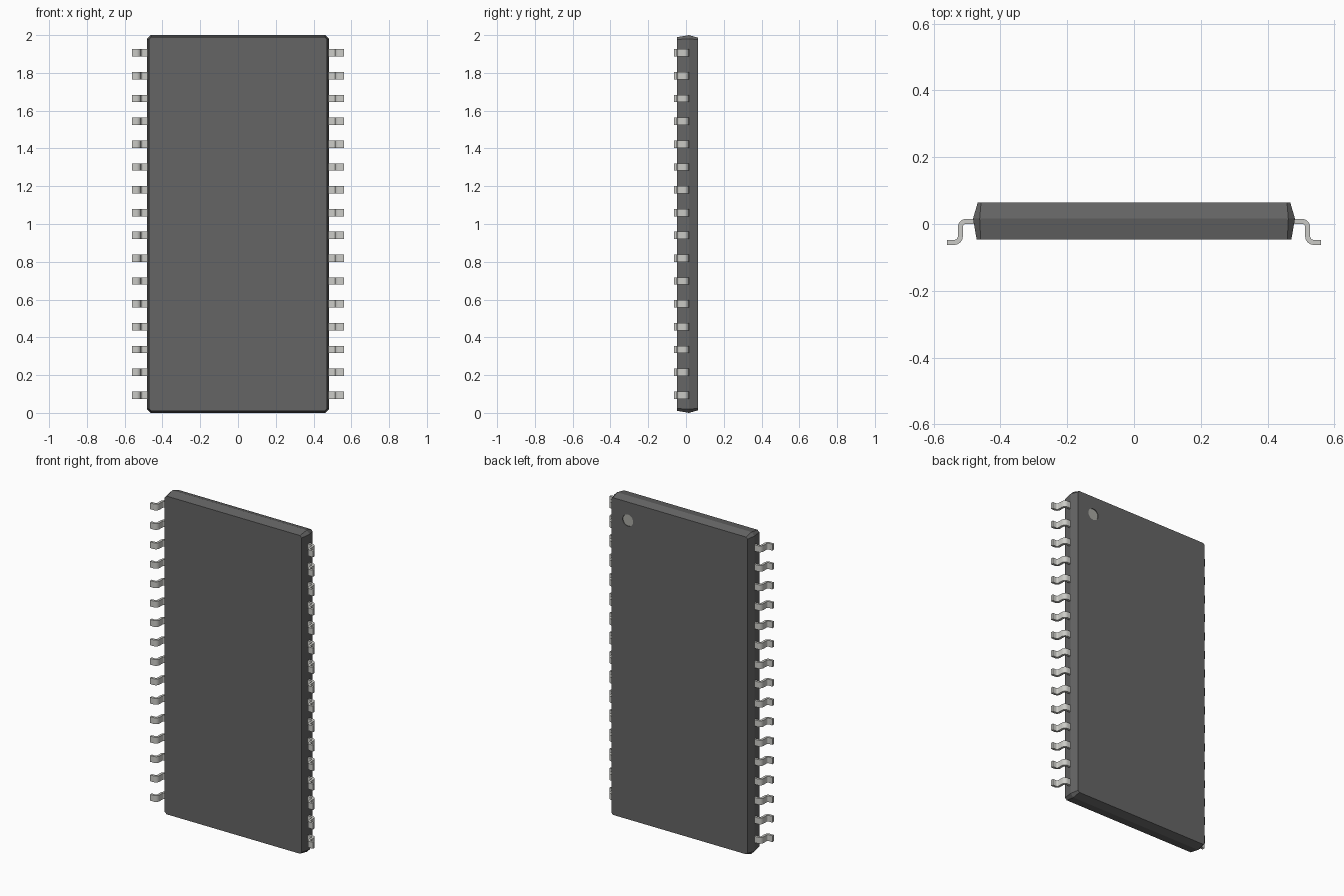
import bpy, bmesh
from math import sin, cos, pi
from mathutils import Vector

if "Cube" in bpy.data.objects:
    bpy.data.objects.remove(bpy.data.objects["Cube"])


def material(name, rgb):
    m = bpy.data.materials.new(name)
    m.diffuse_color = (*rgb, 1)
    m.use_nodes = True
    m.node_tree.nodes["Principled BSDF"].inputs["Base Color"].default_value = m.diffuse_color
    return m


def mesh_object(name, bm, mat):
    bmesh.ops.recalc_face_normals(bm, faces=bm.faces)
    me = bpy.data.meshes.new(name)
    bm.to_mesh(me)
    bm.free()
    ob = bpy.data.objects.new(name, me)
    bpy.context.collection.objects.link(ob)
    me.materials.append(mat)
    return ob


def loft(bm, rings):
    """Skin closed rings of points and cap both ends."""
    vs = [[bm.verts.new(p) for p in r] for r in rings]
    n = len(vs[0])
    for a, b in zip(vs, vs[1:]):
        for i in range(n):
            j = (i + 1) % n
            bm.faces.new((a[i], a[j], b[j], b[i]))
    bm.faces.new(vs[0])
    bm.faces.new(vs[-1])


plastic = material("dark_plastic", (0.13, 0.13, 0.13))
metal = material("lead_metal", (0.6, 0.6, 0.57))
marker = material("marker_grey", (0.4, 0.4, 0.37))


# Package body: chamfered rectangle, widest at the parting line
def body_ring(y, inset, c):
    w, h = 0.482 - inset, 1.0 - inset
    pts = [(w, h - c), (w - c, h), (c - w, h), (-w, h - c),
           (-w, c - h), (c - w, -h), (w - c, -h), (w, c - h)]
    return [(x, y, 1 + z) for x, z in pts]


bm = bmesh.new()
loft(bm, [body_ring(-0.047, 0.011, 0.012),
          body_ring(0.016, 0.0, 0.02),
          body_ring(0.064, 0.014, 0.01)])
body = mesh_object("package_body", bm, plastic)

# Round pin-one recess in the back face, with a light floor
DOT, R, DEPTH = (0.355, 0.064, 1.872), 0.036, 0.005


def dot_cylinder(name, y0, y1, r, mat):
    bm = bmesh.new()
    loft(bm, [[(DOT[0] + r * cos(2 * pi * i / 32), y,
                DOT[2] + r * sin(2 * pi * i / 32)) for i in range(32)]
              for y in (y0, y1)])
    return mesh_object(name, bm, mat)


cutter = dot_cylinder("recess_cutter", DOT[1] - DEPTH, DOT[1] + 0.02, R, marker)
cutter.hide_render = True
cutter.hide_viewport = True
cut = body.modifiers.new("recess", 'BOOLEAN')
cut.object = cutter
cut.operation = 'DIFFERENCE'
cut.solver = 'EXACT'
dot_cylinder("pin_one_marker", DOT[1] - DEPTH - 0.002, DOT[1] - DEPTH + 0.001, R, marker)


# Gull-wing lead: centre line with two rounded bends, swept as a strip
def arc(cx, cy, r, a0, a1, n=6):
    return [(Vector((cx + r * cos(a), cy + r * sin(a))), a)
            for a in (a0 + (a1 - a0) * i / n for i in range(n + 1))]


X, TOP, FOOT, BEND, T = 0.52, 0.008, -0.055, 0.018, 0.015
PITCH, COUNT, WIDTH = 0.1208, 16, 0.039
path = [(Vector((0.465, TOP)), Vector((0, 1)))]
path += [(p, Vector((cos(a), sin(a)))) for p, a in arc(X - BEND, TOP - BEND, BEND, pi / 2, 0)]
path += [(p, -Vector((cos(a), sin(a)))) for p, a in arc(X + BEND, FOOT + BEND, BEND, pi, 1.5 * pi)]
path += [(Vector((0.56, FOOT)), Vector((0, 1)))]

bm = bmesh.new()
z0 = 1 - PITCH * (COUNT - 1) / 2
rings = []
for p, n in path:
    a, b = p + n * T / 2, p - n * T / 2
    rings.append([(a.x, a.y, z0 - WIDTH / 2), (a.x, a.y, z0 + WIDTH / 2),
                  (b.x, b.y, z0 + WIDTH / 2), (b.x, b.y, z0 - WIDTH / 2)])
loft(bm, rings)
leads = mesh_object("leads", bm, metal)
bpy.context.view_layer.objects.active = leads
leads.select_set(True)
bpy.ops.object.shade_smooth_by_angle(angle=pi / 6)

# Row of leads, repeated on the other side
row = leads.modifiers.new("row", 'ARRAY')
row.count = COUNT
row.use_relative_offset = False
row.use_constant_offset = True
row.constant_offset_displace = (0, 0, PITCH)
mirror = leads.modifiers.new("other_side", 'MIRROR')
mirror.use_axis = (True, False, False)
mirror.use_mirror_merge = False
